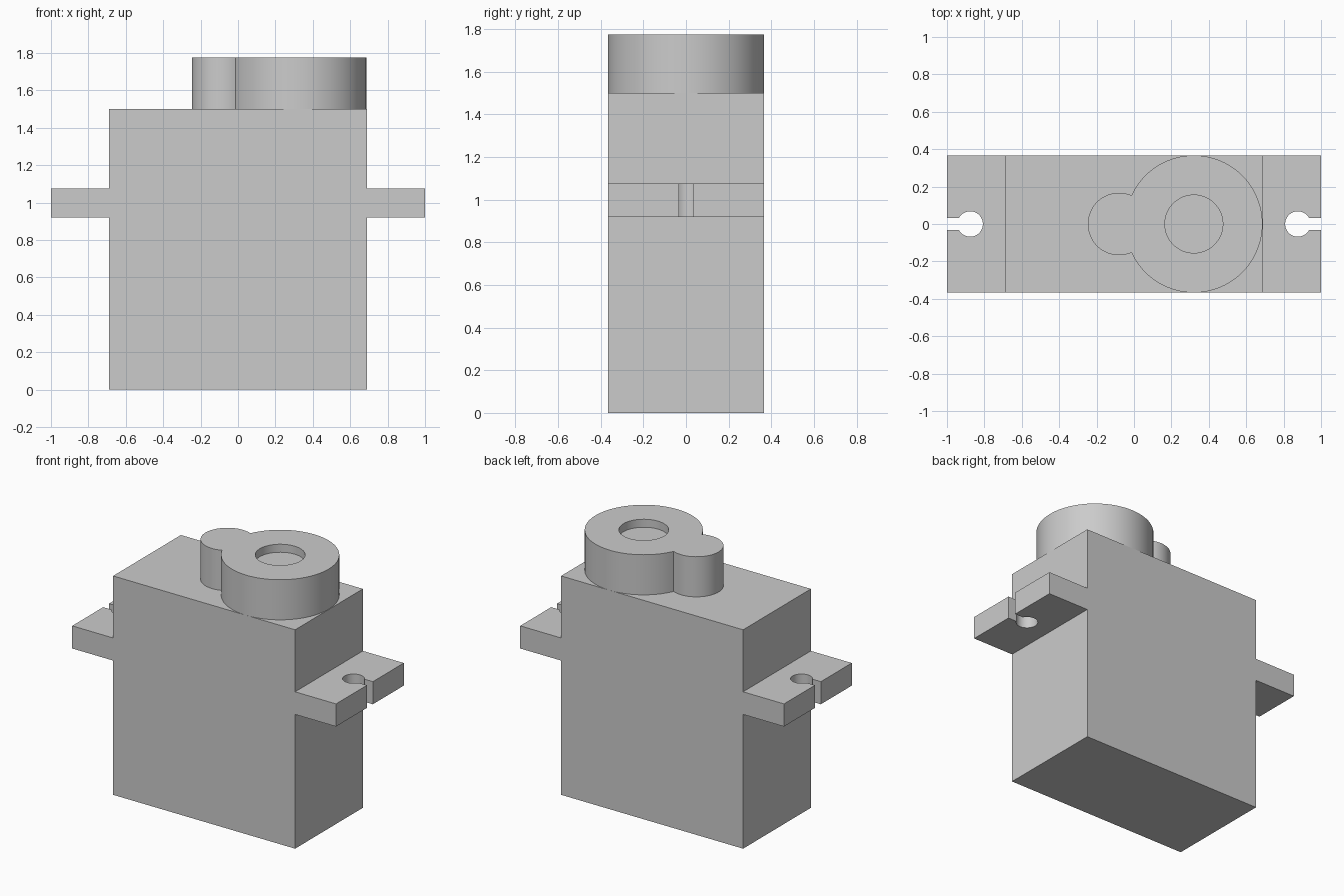
import bpy, bmesh
from math import sin, cos, asin, acos, pi
from mathutils import Vector

if "Cube" in bpy.data.objects:
    bpy.data.objects.remove(bpy.data.objects["Cube"])

BODY_X, DEPTH, BODY_TOP = 0.69, 0.367, 1.5
TAB_LOW, TAB_HIGH = 0.92, 1.075
BOSS_TOP = 1.775


def arc(cx, r, a0, a1, n):
    """Points on an arc centred on (cx, 0)."""
    return [(cx + r * cos(a0 + (a1 - a0) * i / n), r * sin(a0 + (a1 - a0) * i / n))
            for i in range(n + 1)]


def prism(name, points, direction):
    """Extrude a closed outline of 3D points along a direction."""
    bm = bmesh.new()
    face = bm.faces.new([bm.verts.new(p) for p in points])
    new = bmesh.ops.extrude_face_region(bm, geom=[face], use_keep_orig=True)["geom"]
    bmesh.ops.translate(bm, vec=Vector(direction),
                        verts=[g for g in new if isinstance(g, bmesh.types.BMVert)])
    bmesh.ops.recalc_face_normals(bm, faces=bm.faces)
    mesh = bpy.data.meshes.new(name)
    bm.to_mesh(mesh)
    bm.free()
    obj = bpy.data.objects.new(name, mesh)
    bpy.context.collection.objects.link(obj)
    return obj


def activate(obj):
    bpy.ops.object.select_all(action='DESELECT')
    obj.select_set(True)
    bpy.context.view_layer.objects.active = obj


def cut(obj, cutter):
    """Subtract the cutter, then remove it."""
    cutter.hide_render = True
    mod = obj.modifiers.new("cut", 'BOOLEAN')
    mod.operation, mod.solver, mod.object = 'DIFFERENCE', 'EXACT', cutter
    activate(obj)
    bpy.ops.object.modifier_apply(modifier=mod.name)
    bpy.data.objects.remove(cutter)


# Housing with mounting tabs: one front profile extruded through the depth
half = [(BODY_X, 0), (BODY_X, TAB_LOW), (1, TAB_LOW),
        (1, TAB_HIGH), (BODY_X, TAB_HIGH), (BODY_X, BODY_TOP)]
profile = half + [(-x, z) for x, z in reversed(half)]
housing = prism("housing", [(x, -DEPTH, z) for x, z in profile], (0, 2 * DEPTH, 0))

# Keyhole screw slots, open at the tab ends
hole_x, hole_r, slot = 0.876, 0.068, 0.032
a = asin(slot / hole_r)
keyhole = arc(hole_x, hole_r, a, 2 * pi - a, 40) + [(1.1, -slot), (1.1, slot)]
for side in (-1, 1):
    cut(housing, prism("slot_cutter", [(side * x, y, 0.85) for x, y in keyhole], (0, 0, 0.3)))

# Gear cover: large round boss merged with a small one
big_x, big_r, small_x, small_r = 0.32, DEPTH, -0.08, 0.167
d = big_x - small_x
a_big = acos((d * d + big_r ** 2 - small_r ** 2) / (2 * d * big_r))
a_small = acos((d * d + small_r ** 2 - big_r ** 2) / (2 * d * small_r))
outline = (arc(big_x, big_r, a_big - pi, pi - a_big, 80)
           + arc(small_x, small_r, a_small, 2 * pi - a_small, 40)[1:-1])
cover = prism("gear_cover", [(x, y, BODY_TOP) for x, y in outline],
              (0, 0, BOSS_TOP - BODY_TOP))

# Shallow round recess in the cover
recess = arc(big_x, 0.155, 0, 2 * pi, 64)[:-1]
cut(cover, prism("recess_cutter", [(x, y, BOSS_TOP - 0.055) for x, y in recess], (0, 0, 0.3)))

for obj in (housing, cover):
    activate(obj)
    bpy.ops.object.shade_smooth_by_angle()
